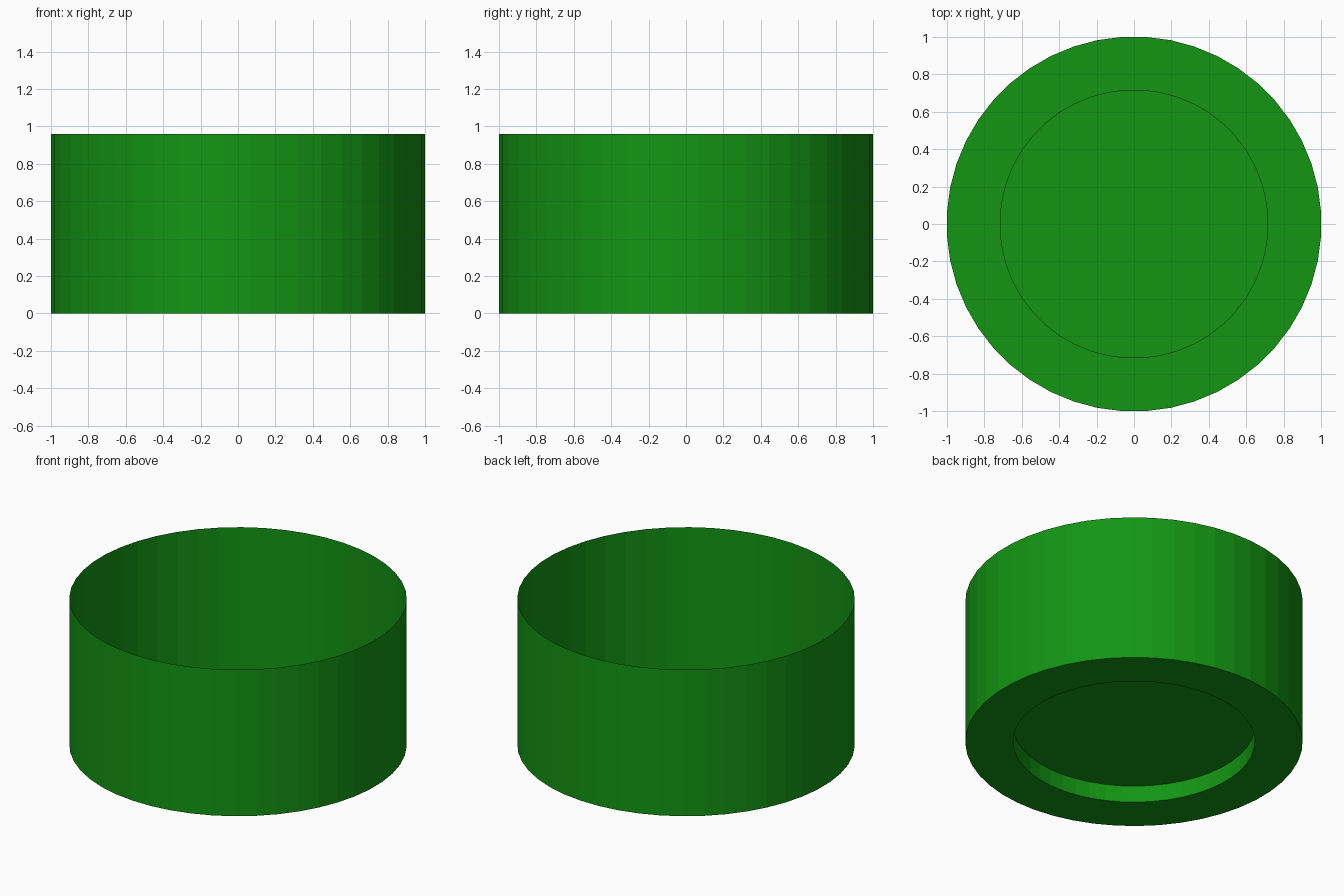
import bpy, bmesh
from math import cos, sin, pi

if "Cube" in bpy.data.objects:
    bpy.data.objects.remove(bpy.data.objects["Cube"])

SIDES = 48
R = 1 / cos(pi / SIDES)      # flats sit on the axes, so total width is 2

# Thin-walled open cup: rim, foot, recess wall, raised floor (radius, height)
profile = [(R, 0.96), (R, 0.0), (0.717 * R, 0.0), (0.717 * R, 0.11)]

bm = bmesh.new()
rings = []
for r, z in profile:
    rings.append([bm.verts.new((r * cos(2 * pi * (i + 0.5) / SIDES),
                                r * sin(2 * pi * (i + 0.5) / SIDES), z))
                  for i in range(SIDES)])

# Bands between neighbouring rings, facing outward
for top, low in zip(rings, rings[1:]):
    for i in range(SIDES):
        j = (i + 1) % SIDES
        bm.faces.new((top[i], low[i], low[j], top[j]))

# Raised floor disc
bm.faces.new(list(reversed(rings[-1])))

mesh = bpy.data.meshes.new("open_cup")
bm.to_mesh(mesh)
bm.free()
cup = bpy.data.objects.new("open_cup", mesh)
bpy.context.collection.objects.link(cup)

# Green material
green = bpy.data.materials.new("green")
green.diffuse_color = (0.0065, 0.3, 0.0065, 1)
green.use_nodes = True
green.node_tree.nodes["Principled BSDF"].inputs["Base Color"].default_value = green.diffuse_color
mesh.materials.append(green)
